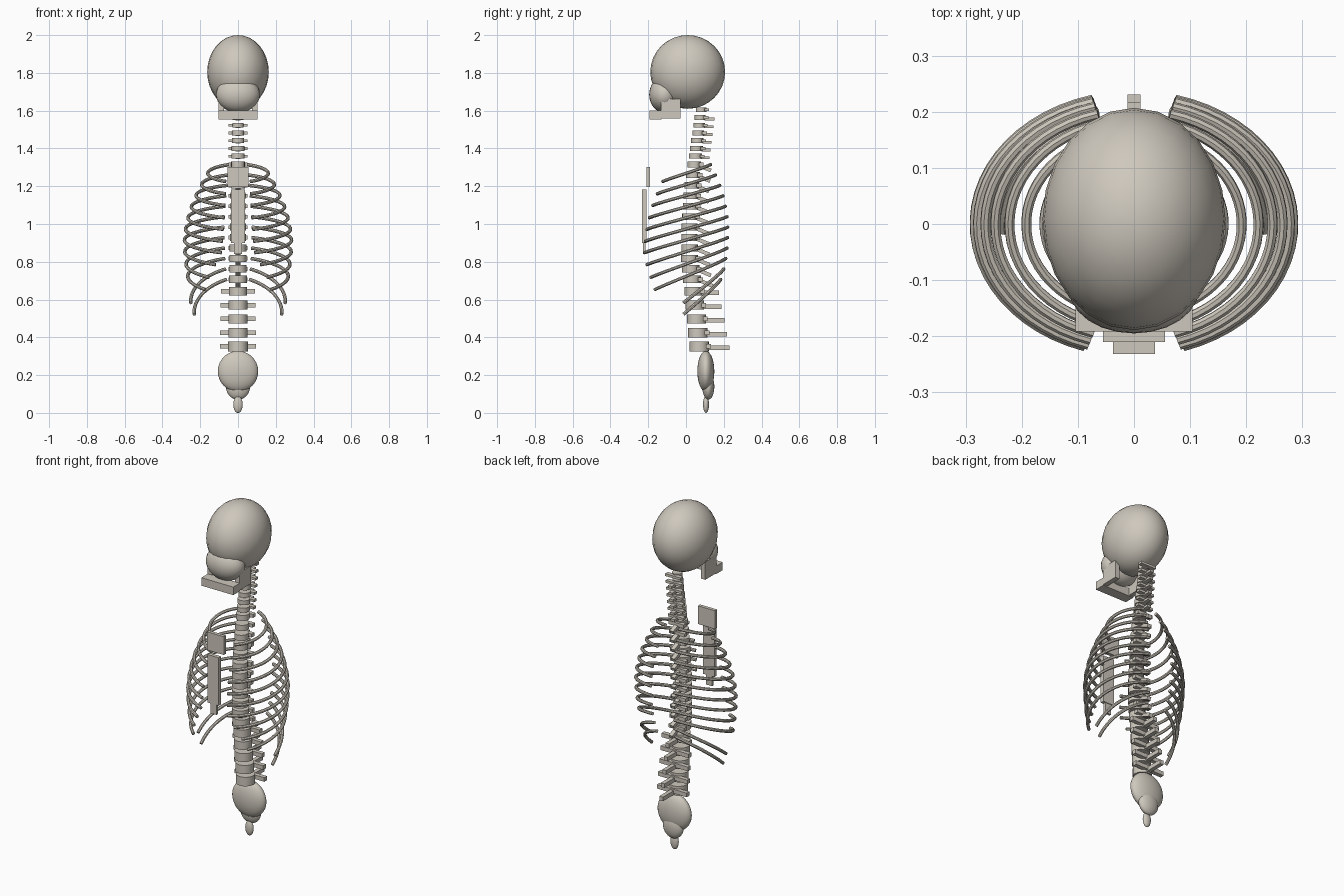
import bpy
import math
from mathutils import Vector

cube = bpy.data.objects.get("Cube")
if cube:
    bpy.data.objects.remove(cube, do_unlink=True)

bone = bpy.data.materials.new("bone")
bone.use_nodes = True
bone.diffuse_color = (0.62, 0.58, 0.51, 1)
bone.node_tree.nodes["Principled BSDF"].inputs["Base Color"].default_value = (0.62, 0.58, 0.51, 1)


def finish(name, smooth=False):
    ob = bpy.context.object
    ob.name = name
    ob.data.materials.append(bone)
    if smooth:
        bpy.ops.object.shade_smooth_by_angle(angle=math.radians(40))
    return ob


def ellipsoid(name, centre, radii):
    bpy.ops.mesh.primitive_uv_sphere_add(segments=24, ring_count=16, location=centre)
    bpy.context.object.scale = radii
    return finish(name, True)


def box(name, low, high, tilt=0):
    low, high = Vector(low), Vector(high)
    bpy.ops.mesh.primitive_cube_add(size=1, location=(low + high) / 2, rotation=(tilt, 0, 0))
    bpy.context.object.scale = high - low
    return finish(name)


def disc(name, centre, radius, height):
    bpy.ops.mesh.primitive_cylinder_add(vertices=16, radius=radius, depth=height, location=centre)
    return finish(name, True)


def interpolate(points, z):
    # piecewise linear lookup through points listed from high to low
    for (z0, v0), (z1, v1) in zip(points, points[1:]):
        if z >= z1:
            return v0 + (v1 - v0) * (z - z0) / (z1 - z0)
    return points[-1][1]


def vertebra(name, z, radius, height, side, reach, thick, tilt=0):
    y = interpolate(SPINE, z)
    disc(name + "_body", (0, y, z), radius, height)
    back = y + radius * 0.8
    box(name + "_side_processes", (-side, back - 0.005, z - thick / 2),
        (side, back + 0.02, z + thick / 2))
    if reach:
        drop = 0.008 + 0.012 * (tilt < 0)
        box(name + "_spinous_process", (-0.012, back, z - drop - thick / 2),
            (0.012, y + reach, z - drop + thick / 2), tilt)


# skull, face and jaw
ellipsoid("skull", (0, 0.009, 1.805), (0.163, 0.198, 0.195))
ellipsoid("face", (0, -0.115, 1.685), (0.116, 0.08, 0.095))
box("chin", (-0.104, -0.192, 1.553), (0.104, -0.13, 1.6))
for label, s in (("left", 1), ("right", -1)):
    box(label + "_jaw_branch", (min(s * 0.075, s * 0.104), -0.133, 1.558),
        (max(s * 0.075, s * 0.104), -0.03, 1.663))

# spine: depth against height, then the three groups of vertebrae
SPINE = [(1.65, 0.082), (1.605, 0.08), (1.36, 0.05), (1.2, 0.03), (1.0, 0.018),
         (0.8, 0.02), (0.64, 0.04), (0.352, 0.07), (0.3, 0.07)]
for i in range(7):
    vertebra(f"neck_vertebra_{i + 1}", 1.605 - 0.041 * i, 0.028 + 0.0012 * i, 0.026,
             0.05, 0.075 if i else 0, 0.014)
chest_z = [1.315 - 0.0553 * i for i in range(12)]
for i, z in enumerate(chest_z):
    vertebra(f"chest_vertebra_{i + 1}", z, 0.036 + 0.001 * i, 0.033 + 0.0007 * i,
             0.05, 0.09 + 0.002 * i, 0.02, -0.4)
for i in range(5):
    vertebra(f"lower_back_vertebra_{i + 1}", 0.643 - 0.0728 * i, 0.048 + 0.001 * i,
             0.045 + 0.002 * i, 0.09 + 0.0015 * i, 0.135 + 0.0065 * i, 0.024)

# sacrum and tailbone
ellipsoid("sacrum", (0, 0.105, 0.22), (0.107, 0.045, 0.108))
ellipsoid("lower_sacrum", (0, 0.118, 0.14), (0.064, 0.032, 0.07))
ellipsoid("tailbone", (0, 0.106, 0.045), (0.025, 0.016, 0.045))

# breastbone
box("breastbone_top", (-0.055, -0.21, 1.195), (0.055, -0.19, 1.302))
box("breastbone_body", (-0.037, -0.232, 0.9), (0.037, -0.21, 1.182))
box("breastbone_tip", (-0.02, -0.228, 0.84), (0.02, -0.214, 0.9))

# ribs: width, depth, drop from back to front, angle of the front end
RIBS = [(0.16, 0.135, 0.09, 156), (0.192, 0.162, 0.1, 160), (0.222, 0.185, 0.106, 162),
        (0.247, 0.203, 0.116, 163), (0.265, 0.216, 0.122, 163), (0.278, 0.225, 0.13, 163),
        (0.284, 0.229, 0.135, 162), (0.282, 0.228, 0.143, 155), (0.275, 0.225, 0.155, 146),
        (0.266, 0.218, 0.164, 139), (0.25, 0.207, 0.18, 94), (0.232, 0.19, 0.185, 94)]


def rib(name, sign, z, width, depth, drop, end):
    curve = bpy.data.curves.new(name, "CURVE")
    curve.dimensions = "3D"
    curve.bevel_depth = 0.0092
    curve.bevel_resolution = 2
    curve.use_fill_caps = True
    steps = 24
    start, stop = math.radians(15), math.radians(end)
    spline = curve.splines.new("POLY")
    spline.points.add(steps)
    for k, point in enumerate(spline.points):
        f = k / steps
        t = start + (stop - start) * f
        along = (math.cos(start) - math.cos(t)) / (math.cos(start) - math.cos(stop))
        fall = drop * (0.7 * along + 0.3 * f)
        point.co = (sign * width * math.sin(t), depth * math.cos(t), z - fall, 1)
    ob = bpy.data.objects.new(name, curve)
    bpy.context.collection.objects.link(ob)
    bpy.ops.object.select_all(action="DESELECT")
    ob.select_set(True)
    bpy.context.view_layer.objects.active = ob
    bpy.ops.object.convert(target="MESH")
    finish(name, True)


for i, shape in enumerate(RIBS):
    for label, s in (("left", 1), ("right", -1)):
        rib(f"{label}_rib_{i + 1}", s, chest_z[i], *shape)
